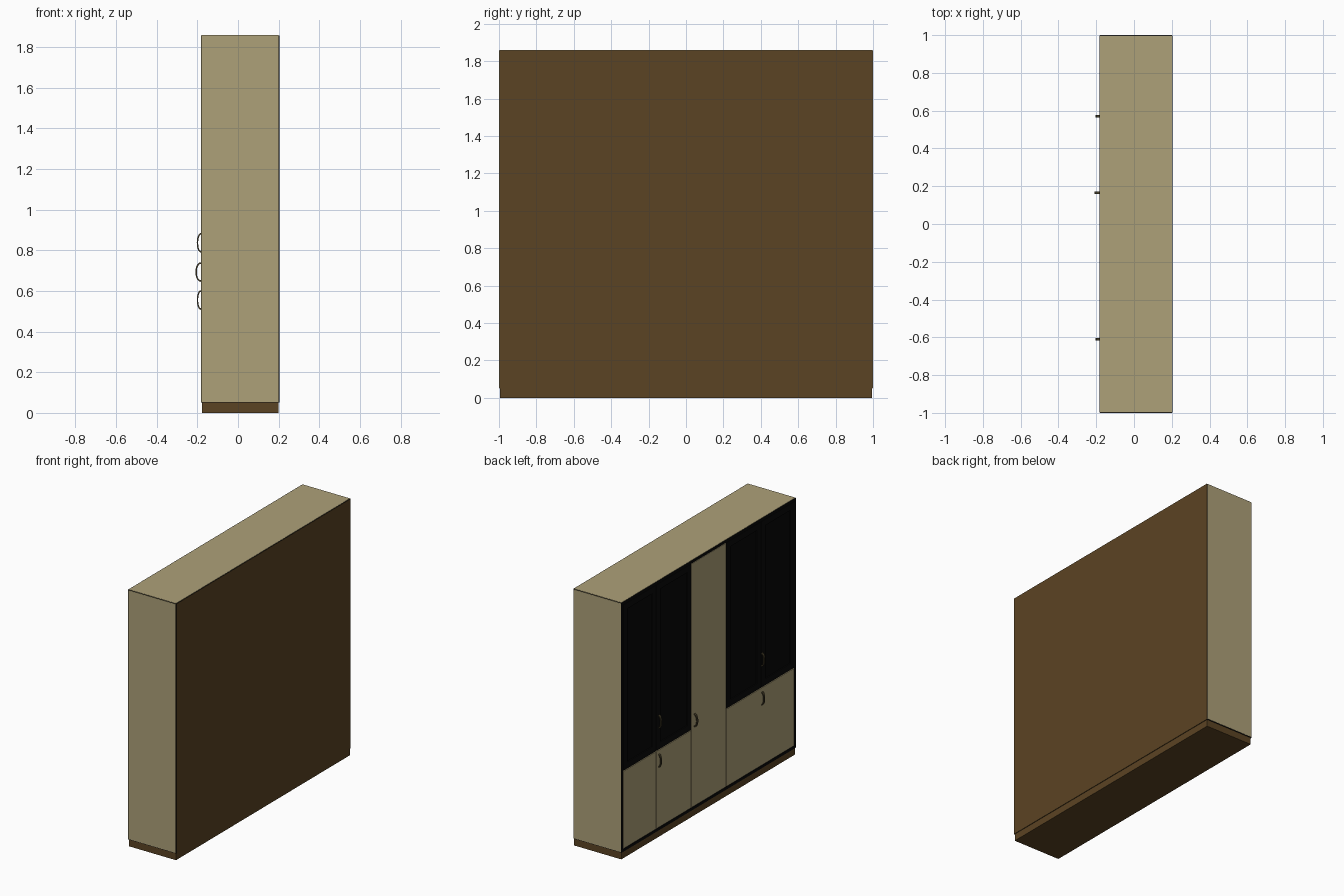
import bpy, bmesh, math

if "Cube" in bpy.data.objects:
    bpy.data.objects.remove(bpy.data.objects["Cube"])


def material(name, rgb):
    m = bpy.data.materials.new(name)
    m.use_nodes = True
    m.diffuse_color = (*rgb, 1)
    m.node_tree.nodes["Principled BSDF"].inputs["Base Color"].default_value = (*rgb, 1)
    return m


tan = material("tan laminate", (0.42, 0.355, 0.19))
brown = material("brown board", (0.105, 0.057, 0.017))
black = material("black edging", (0.003, 0.003, 0.003))
glass = material("dark glass", (0.002, 0.002, 0.002))
bronze = material("bronze handle", (0.07, 0.055, 0.025))


def finish(bm, name, mat):
    bmesh.ops.recalc_face_normals(bm, faces=bm.faces)
    me = bpy.data.meshes.new(name)
    bm.to_mesh(me)
    bm.free()
    me.materials.append(mat)
    ob = bpy.data.objects.new(name, me)
    bpy.context.collection.objects.link(ob)
    return ob


def box(name, xs, ys, zs, mat):
    bm = bmesh.new()
    for v in bmesh.ops.create_cube(bm, size=1)["verts"]:
        v.co = [lo + (c + 0.5) * (hi - lo) for c, (lo, hi) in zip(v.co, (xs, ys, zs))]
    return finish(bm, name, mat)


FRONT, BACK, BASE, TOP, T = -0.183, 0.2, 0.05, 1.86, 0.02
SKIN, EDGE = 0.002, 0.004
MID = 0.635
DOOR = (FRONT, FRONT + 0.018)

# Carcass: black-edged boards with tan laminate on the outer faces
for side, s in (("left", 1), ("right", -1)):
    outer = sorted((s * (1 - SKIN), s * (1 - T)))
    skin = sorted((s, s * (1 - SKIN)))
    box(f"{side}_end_board", (FRONT, BACK + 0.004), outer, (BASE, TOP - SKIN), black)
    box(f"{side}_end_laminate", (FRONT + EDGE, BACK), skin, (BASE + EDGE, TOP - EDGE), tan)
box("top_board", (FRONT, BACK + 0.004), (-1 + T, 1 - T), (TOP - T, TOP - SKIN), black)
box("top_laminate", (FRONT + EDGE, BACK), (-1 + EDGE, 1 - EDGE), (TOP - SKIN, TOP), tan)
box("bottom_board", (FRONT, BACK), (-1 + T, 1 - T), (BASE, BASE + T), black)
box("inner_board", (FRONT + 0.02, FRONT + 0.03), (-1 + T, 1 - T), (BASE + T, TOP - T), black)
box("back_panel", (BACK, BACK + 0.005), (-0.997, 0.997), (BASE, TOP - SKIN), brown)
box("plinth", (FRONT + 0.005, BACK), (-0.995, 0.995), (0, BASE), brown)


def panel_door(name, y0, y1, z0, z1):
    g = 0.003
    box(name, DOOR, (y0 + g, y1 - g), (z0 + g, z1 - g), tan)


def glass_door(name, y0, y1, z0, z1):
    g, w = 0.002, 0.045
    y0, y1, z0, z1 = y0 + g, y1 - g, z0 + g, z1 - g
    box(name + "_stile_a", DOOR, (y0, y0 + w), (z0, z1), black)
    box(name + "_stile_b", DOOR, (y1 - w, y1), (z0, z1), black)
    box(name + "_bottom_rail", DOOR, (y0 + w, y1 - w), (z0, z0 + w), black)
    box(name + "_top_rail", DOOR, (y0 + w, y1 - w), (z1 - w, z1), black)
    box(name + "_pane", (FRONT + 0.008, FRONT + 0.012), (y0 + w, y1 - w), (z0 + w, z1 - w), glass)


# Doors
LOW, HIGH = BASE + T, TOP - T
columns = (-0.98, -0.6, -0.2, 0.2, 0.6, 0.98)
for i in (0, 1, 3, 4):
    glass_door(f"glass_door_{i}", columns[i], columns[i + 1], MID, HIGH)
panel_door("tall_centre_door", -0.2, 0.2, LOW, HIGH)
panel_door("wide_lower_door", -0.98, -0.2, LOW, MID)
panel_door("inner_lower_door", 0.2, 0.6, LOW, MID)
panel_door("outer_lower_door", 0.6, 0.98, LOW, MID)


def bow_handle(name, y, z, reach):
    # Curved bow, thicker in the middle, drawn as a band and extruded across
    bm = bmesh.new()
    n, half, width = 12, 0.048, 0.014
    angles = [math.pi * i / n for i in range(n + 1)]
    ring = [(FRONT - reach * math.sin(a), z + half * math.cos(a)) for a in angles]
    ring += [(FRONT - (reach - 0.007) * math.sin(a), z + (half - 0.008) * math.cos(a))
             for a in reversed(angles)]
    verts = [bm.verts.new((x, y - width / 2, h)) for x, h in ring]
    m = len(verts)
    faces = [bm.faces.new((verts[i], verts[i + 1], verts[m - 2 - i], verts[m - 1 - i]))
             for i in range(n)]
    new = bmesh.ops.extrude_face_region(bm, geom=faces)["geom"]
    for v in new:
        if isinstance(v, bmesh.types.BMVert):
            v.co.y += width
    ob = finish(bm, name, bronze)
    bpy.context.view_layer.objects.active = ob
    ob.select_set(True)
    bpy.ops.object.shade_smooth_by_angle()
    ob.select_set(False)


# Handles
for side, y in (("left", 0.57), ("right", -0.61)):
    bow_handle(f"{side}_upper_handle", y, 0.837, 0.02)
    bow_handle(f"{side}_lower_handle", y, 0.555, 0.02)
bow_handle("centre_handle", 0.165, 0.693, 0.027)
